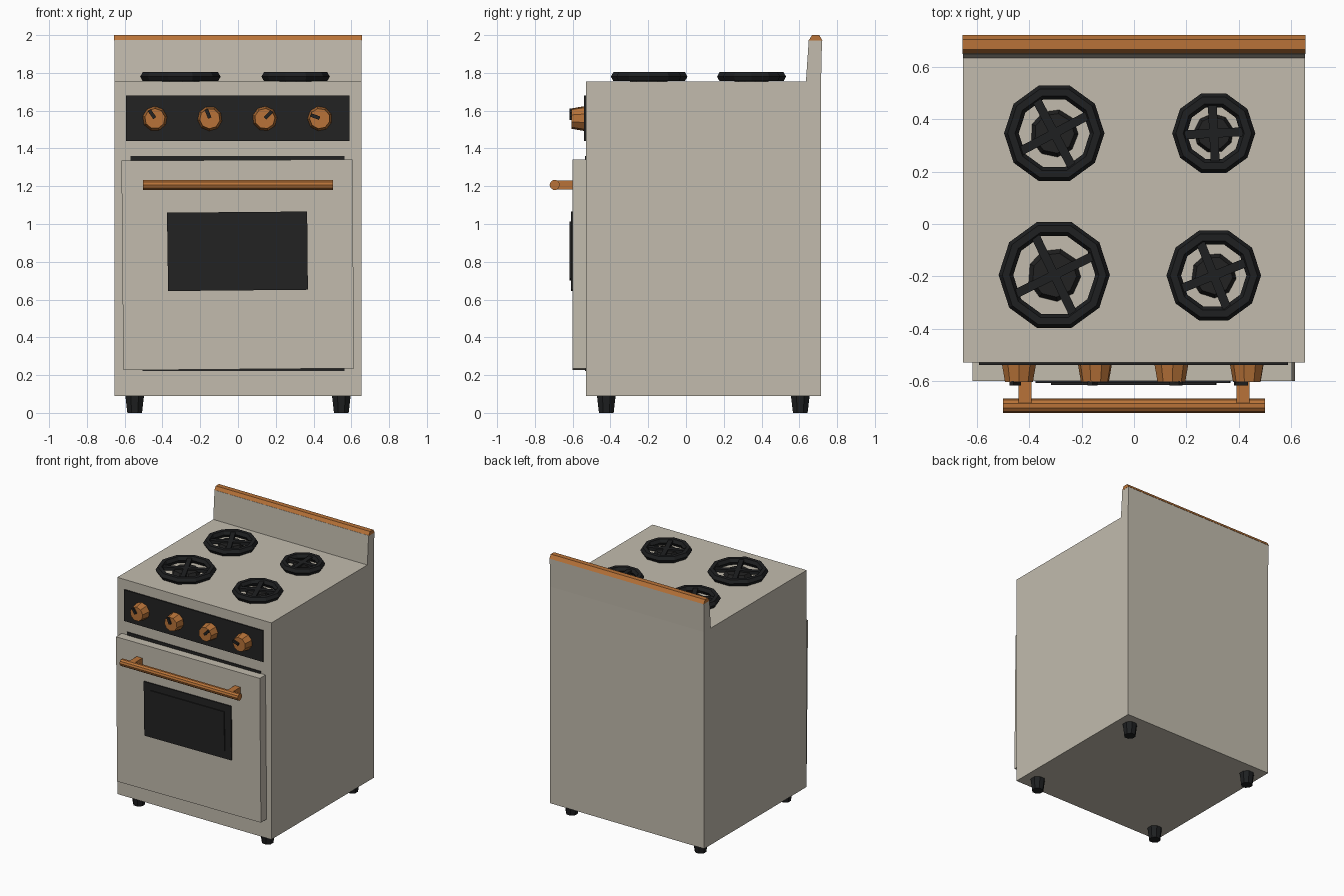
import bpy
import bmesh
from math import pi, cos, sin, radians
from mathutils import Matrix

cube = bpy.data.objects.get("Cube")
if cube:
    bpy.data.objects.remove(cube, do_unlink=True)


def material(name, rgb):
    m = bpy.data.materials.new(name)
    m.use_nodes = True
    m.diffuse_color = (*rgb, 1)
    m.node_tree.nodes["Principled BSDF"].inputs["Base Color"].default_value = (*rgb, 1)
    return m


CREAM = material("cream enamel", (0.54, 0.50, 0.42))
COPPER = material("copper", (0.479, 0.171, 0.04))
BLACK = material("black glass", (0.016, 0.016, 0.016))
IRON = material("cast iron", (0.013, 0.014, 0.015))


def finish(name, bm, mat):
    bmesh.ops.recalc_face_normals(bm, faces=bm.faces[:])
    mesh = bpy.data.meshes.new(name)
    bm.to_mesh(mesh)
    bm.free()
    mesh.materials.append(mat)
    obj = bpy.data.objects.new(name, mesh)
    bpy.context.collection.objects.link(obj)
    return obj


def prism(name, outline, start, end, mat, axis="y"):
    """Extrude an outline: (x, z) along y, or (y, z) along x."""
    bm = bmesh.new()

    def place(p, d):
        return (p[0], d, p[1]) if axis == "y" else (d, p[0], p[1])

    a = [bm.verts.new(place(p, start)) for p in outline]
    b = [bm.verts.new(place(p, end)) for p in outline]
    bm.faces.new(a)
    bm.faces.new(b[::-1])
    n = len(outline)
    for i in range(n):
        bm.faces.new((a[i], b[i], b[(i + 1) % n], a[(i + 1) % n]))
    return finish(name, bm, mat)


def box(name, x0, x1, y0, y1, z0, z1, mat):
    return prism(name, [(x0, z0), (x1, z0), (x1, z1), (x0, z1)], y0, y1, mat)


def cone(name, center, r1, r2, depth, sides, mat, axis="z", turn=0):
    """Tapered cylinder; r2 ends up at the +z, -y or +x end."""
    tilt = {"z": Matrix(), "y": Matrix.Rotation(pi / 2, 4, "X"),
            "x": Matrix.Rotation(pi / 2, 4, "Y")}[axis]
    bm = bmesh.new()
    bmesh.ops.create_cone(bm, cap_ends=True, segments=sides, radius1=r1, radius2=r2, depth=depth,
                          matrix=Matrix.Translation(center) @ tilt @ Matrix.Rotation(turn, 4, "Z"))
    return finish(name, bm, mat)


def ring(name, center, outer, mat, sides=10, tube=0.028):
    bm = bmesh.new()
    loops = []
    for i in range(sides):
        a = 2 * pi * i / sides
        loop = []
        for j in range(6):
            t = pi * j / 3
            r = outer - tube + tube * cos(t)
            loop.append(bm.verts.new((center[0] + r * cos(a), center[1] + r * sin(a),
                                      center[2] + tube * sin(t))))
        loops.append(loop)
    for i in range(sides):
        a, b = loops[i], loops[(i + 1) % sides]
        for j in range(6):
            k = (j + 1) % 6
            bm.faces.new((a[j], b[j], b[k], a[k]))
    return finish(name, bm, mat)


def turned_bar(name, center, size, angle, axis, mat):
    bm = bmesh.new()
    bmesh.ops.create_cube(bm, size=1, matrix=Matrix.Translation(center)
                          @ Matrix.Rotation(angle, 4, axis) @ Matrix.Diagonal((*size, 1)))
    return finish(name, bm, mat)


# Cabinet and splashback with its copper cap
box("cabinet", -0.655, 0.655, -0.53, 0.715, 0.09, 1.755, CREAM)
prism("splashback", [(0.635, 1.755), (0.715, 1.755), (0.72, 1.975), (0.65, 1.975)],
      -0.655, 0.655, CREAM, "x")
prism("splashback_trim", [(0.65, 1.972), (0.722, 1.972), (0.705, 2.0), (0.667, 2.0)],
      -0.656, 0.656, COPPER, "x")

# Slightly crooked oven door with shadow gaps above and below
prism("oven_door", [(-0.607, 0.226), (0.615, 0.236), (0.605, 1.342), (-0.617, 1.335)],
      -0.6, -0.525, CREAM)
box("door_gap_top", -0.57, 0.565, -0.535, -0.528, 1.335, 1.36, BLACK)
box("door_gap_bottom", -0.505, 0.565, -0.535, -0.528, 0.223, 0.25, BLACK)

# Oven window frame and pane
prism("window_frame", [(-0.37, 0.645), (0.37, 0.652), (0.366, 1.066), (-0.376, 1.06)],
      -0.609, -0.6, BLACK)
prism("window_pane", [(-0.318, 0.702), (0.316, 0.712), (0.312, 1.012), (-0.318, 1.008)],
      -0.616, -0.608, BLACK)

# Door handle
cone("handle_bar", (0, -0.695, 1.207), 0.027, 0.027, 1.004, 10, COPPER, "x")
for side, x in (("right", -0.417), ("left", 0.417)):
    box("handle_post_" + side, x - 0.024, x + 0.024, -0.69, -0.598, 1.183, 1.231, COPPER)

# Control panel, knobs and pointers
box("control_panel", -0.592, 0.59, -0.539, -0.529, 1.44, 1.68, BLACK)
for i, angle in enumerate((125, 112, 45, 160)):
    x, a = -0.44 + 0.291 * i, radians(angle)
    cone(f"knob_{i + 1}", (x, -0.571, 1.558), 0.066, 0.054, 0.068, 9, COPPER, "y", 0.3 * i)
    turned_bar(f"knob_pointer_{i + 1}", (x + 0.026 * cos(a), -0.609, 1.56 + 0.026 * sin(a)),
               (0.05, 0.016, 0.019), -a, "Y", BLACK)

# Burners: grate ring, cross bars and cap
burners = (("front_right", -0.305, -0.195, 0.213, 26), ("front_left", 0.305, -0.197, 0.181, 22),
           ("back_right", -0.305, 0.347, 0.192, 28), ("back_left", 0.305, 0.347, 0.159, 3))
for name, x, y, r, angle in burners:
    ring("grate_ring_" + name, (x, y, 1.78), r, IRON)
    for k in range(2):
        turned_bar(f"grate_bar_{name}_{k + 1}", (x, y, 1.784), (2 * r - 0.06, 0.034, 0.024),
                   radians(angle + 90 * k), "Z", IRON)
    cone("burner_cap_" + name, (x, y, 1.769), r * 0.48, r * 0.4, 0.03, 9, BLACK,
         turn=radians(angle))

# Feet: tapered peg under a short collar
for fy, y in (("front", -0.422), ("back", 0.605)):
    for fx, x in (("right", -0.547), ("left", 0.547)):
        cone(f"foot_{fy}_{fx}", (x, y, 0.0475), 0.042, 0.054, 0.095, 8, IRON, turn=pi / 8)
